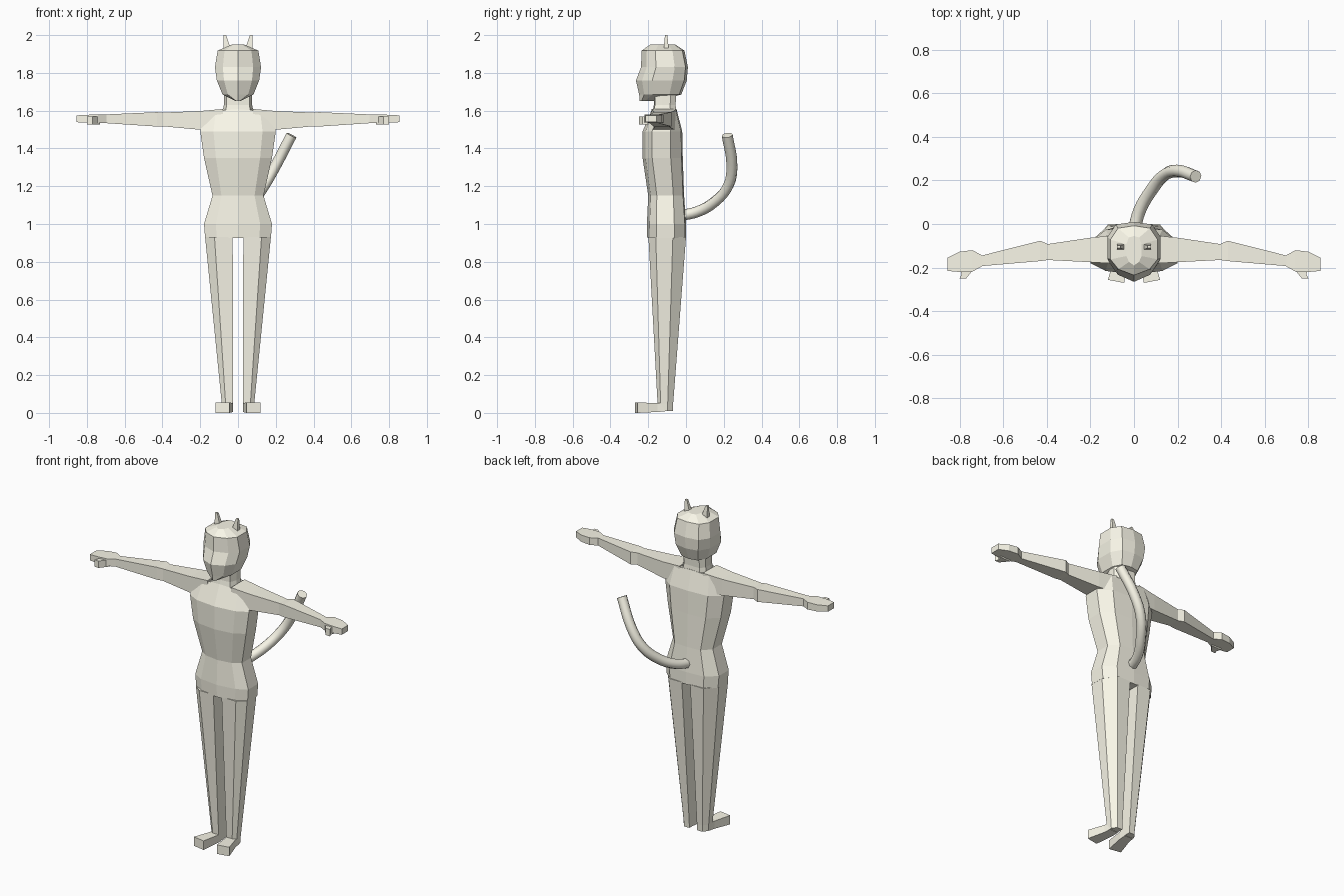
import bpy, bmesh

if "Cube" in bpy.data.objects:
    bpy.data.objects.remove(bpy.data.objects["Cube"])

# pale cream surface
cream = bpy.data.materials.new("cream")
cream.diffuse_color = (0.95, 0.93, 0.81, 1)
cream.use_nodes = True
cream.node_tree.nodes["Principled BSDF"].inputs["Base Color"].default_value = cream.diffuse_color


def loft(name, rings, mirror=False):
    """Skin a list of equal-length point rings, capped at both ends, flat shaded."""
    bm = bmesh.new()
    vs = [[bm.verts.new(p) for p in r] for r in rings]
    n = len(rings[0])
    for a, b in zip(vs, vs[1:]):
        for i in range(n):
            j = (i + 1) % n
            bm.faces.new((a[i], a[j], b[j], b[i]))
    bm.faces.new(vs[0])
    bm.faces.new(vs[-1])
    bmesh.ops.recalc_face_normals(bm, faces=bm.faces)
    me = bpy.data.meshes.new(name)
    bm.to_mesh(me)
    bm.free()
    me.materials.append(cream)
    ob = bpy.data.objects.new(name, me)
    bpy.context.collection.objects.link(ob)
    if mirror:
        ob.modifiers.new("mirror", 'MIRROR')
    return ob


def body_ring(profile, z, w, yf, yb, dz_side=0.0):
    """Symmetric horizontal ring; profile = (x fraction, depth fraction) front to back."""
    half = [(w * u, yf + (yb - yf) * t, z + dz_side * u) for u, t in profile]
    return half + [(-x, y, zz) for x, y, zz in half[-2:0:-1]]


def box_ring(x, y0, y1, z0, z1):
    """Upright rectangle across the x axis."""
    return [(x, y0, z0), (x, y1, z0), (x, y1, z1), (x, y0, z1)]


# torso
torso_p = [(0, 0), (.65, .07), (1, .24), (1, .70), (.65, .97), (0, 1)]
loft("torso", [body_ring(torso_p, *r) for r in (
    (.925, .174, -.205, 0),
    (1.0, .18, -.207, 0),
    (1.15, .135, -.20, -.01),
    (1.35, .18, -.23, -.017),
    (1.49, .20, -.23, -.02),
    (1.608, .18, -.18, -.05, -.014))])

# neck
neck_p = [(0, 0), (.8, .05), (1, .4), (1, .75), (.7, 1), (0, 1)]
loft("neck", [body_ring(neck_p, *r) for r in (
    (1.58, .085, -.18, -.05),
    (1.63, .075, -.17, -.055),
    (1.73, .075, -.17, -.05))])

# head, from chin to crown
head_p = [(0, 0), (.66, .12), (1, .32), (1, .72), (.68, .95), (0, 1)]
loft("head", [body_ring(head_p, *r) for r in (
    (1.65, .012, -.245, -.165),
    (1.685, .082, -.248, -.025),
    (1.76, .112, -.265, .004),
    (1.83, .122, -.238, .01),
    (1.918, .108, -.235, -.008),
    (1.949, .035, -.19, -.055))])


# horns: slim tapered prisms leaning outward
def horn_ring(z, x, rx, ry):
    return [(x - rx, -.105 - ry, z), (x + rx, -.105 - ry, z),
            (x + rx, -.105 + ry, z), (x - rx, -.105 + ry, z)]


loft("horn", [horn_ring(1.90, .057, .024, .014), horn_ring(1.945, .061, .016, .012),
              horn_ring(2.0, .07, .007, .006)], True)

# arms, running into the shoulders
loft("arm", [box_ring(*r) for r in (
    (.08, -.182, -.05, 1.50, 1.609),
    (.20, -.175, -.063, 1.499, 1.598),
    (.395, -.165, -.092, 1.517, 1.59),
    (.43, -.17, -.077, 1.516, 1.592),
    (.70, -.193, -.145, 1.534, 1.58))], True)

# hands
loft("hand", [box_ring(*r) for r in (
    (.695, -.193, -.145, 1.534, 1.58),
    (.74, -.218, -.12, 1.536, 1.58),
    (.80, -.22, -.127, 1.537, 1.578),
    (.855, -.215, -.155, 1.539, 1.575))], True)

# thumbs
loft("thumb", [[(.73, -.20, z), (.77, -.25, z), (.80, -.25, z), (.79, -.23, z), (.80, -.20, z)]
               for z in (1.528, 1.57)], True)

# legs
leg_p = [(0, .03), (.66, .03), (1, .22), (1, .66), (.62, 1), (0, 1)]


def leg_ring(z, x0, x1, y0, y1):
    return [(x0 + (x1 - x0) * u, y0 + (y1 - y0) * t, z) for u, t in leg_p]


loft("leg", [leg_ring(.01, .026, .083, -.15, -.07), leg_ring(.05, .026, .086, -.153, -.068),
             leg_ring(.93, .028, .174, -.205, 0)], True)


# feet, turned slightly outward
def foot_ring(y, x0, x1, z0, z1, skew=0.0):
    return [(x0, y, z0), (x1, y + skew, z0), (x1, y + skew, z1), (x0, y, z1)]


loft("foot", [foot_ring(-.11, .026, .083, .008, .05), foot_ring(-.15, .026, .088, .005, .052),
              foot_ring(-.27, .045, .12, 0, .055, .014)], True)

# tail: round tube along a smooth curve
cu = bpy.data.curves.new("tail", 'CURVE')
cu.dimensions = '3D'
cu.bevel_depth = .029
cu.bevel_resolution = 2
cu.resolution_u = 4
cu.use_fill_caps = True
cu.materials.append(cream)
path = [(0, -.03, 1.045), (.025, .06, 1.065), (.08, .155, 1.12),
        (.14, .225, 1.205), (.2, .243, 1.31), (.283, .218, 1.47)]
sp = cu.splines.new('BEZIER')
sp.bezier_points.add(len(path) - 1)
for bp, p in zip(sp.bezier_points, path):
    bp.co = p
    bp.handle_left_type = bp.handle_right_type = 'AUTO'
bpy.context.collection.objects.link(bpy.data.objects.new("tail", cu))
